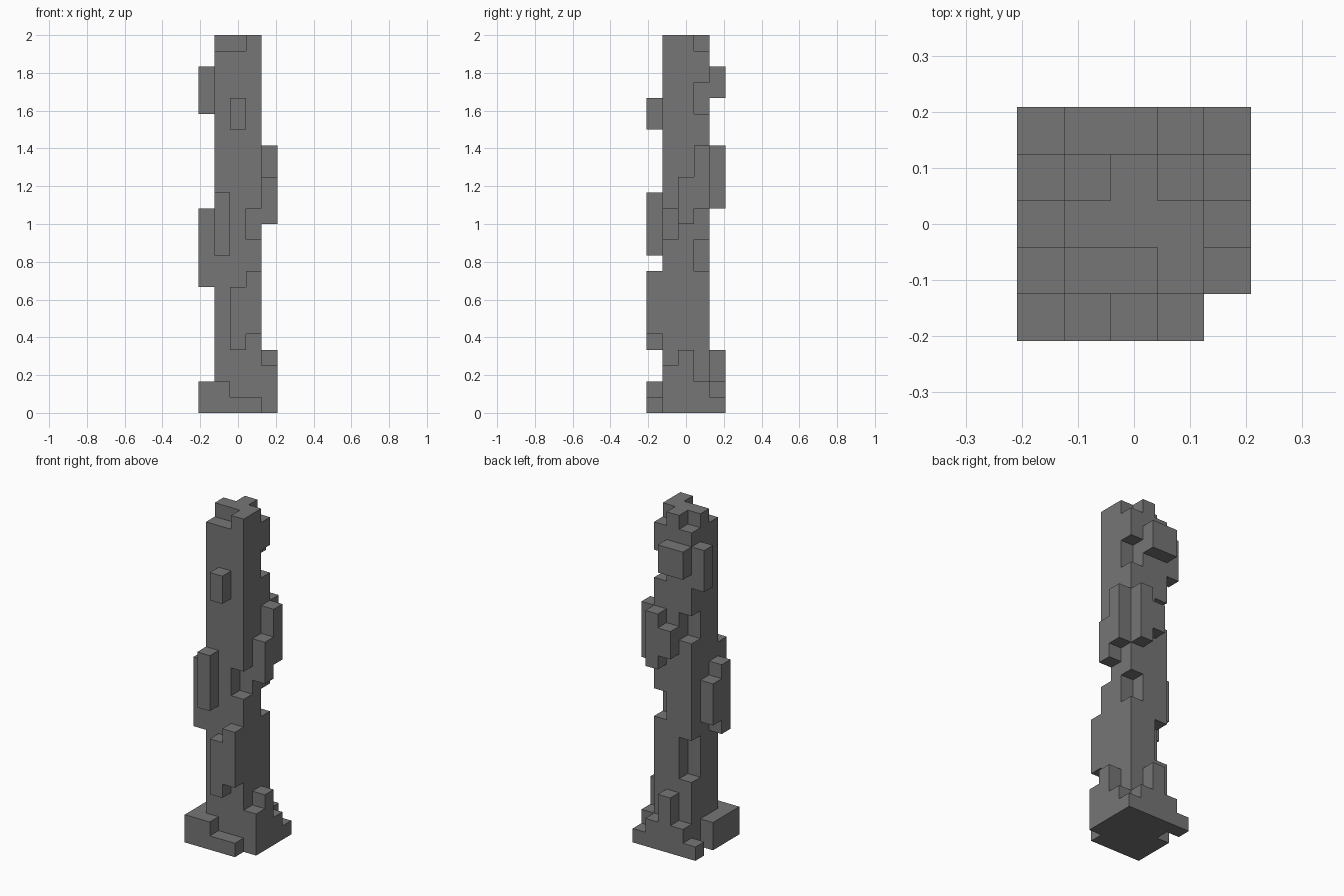
import bpy
import bmesh
from itertools import product
from mathutils import Vector

cube = bpy.data.objects.get("Cube")
if cube:
    bpy.data.objects.remove(cube, do_unlink=True)

UNIT = 2 / 24  # edge of one block

stone = bpy.data.materials.new("dark_grey_stone")
stone.use_nodes = True
GREY = (0.18, 0.18, 0.18, 1)
stone.diffuse_color = GREY
stone.node_tree.nodes["Principled BSDF"].inputs["Base Color"].default_value = GREY


def column(i, j, low, high):
    """Blocks of one grid column, from level low up to level high."""
    return {(i, j, k) for k in range(low, high)}


def columns(*specs):
    return set().union(*(column(*s) for s in specs))


# Square shaft with chipped corners and a broken top
shaft = {(i, j, k) for i, j, k in product(range(1, 4), range(1, 4), range(24))}
shaft -= columns(
    (3, 1, 11, 13), (3, 3, 9, 11), (3, 3, 19, 21),
    (1, 3, 5, 8), (1, 3, 15, 17),
    (1, 1, 23, 24), (2, 1, 23, 24), (1, 3, 23, 24), (3, 3, 23, 24),
)

parts = {
    "shaft": shaft,
    # Uneven rubble around the foot
    "base": columns(
        (0, 0, 0, 2), (1, 0, 0, 2), (2, 0, 0, 1), (3, 0, 0, 1),
        (0, 1, 0, 2), (0, 2, 0, 2), (0, 4, 0, 1), (1, 4, 0, 2),
        (2, 4, 0, 4), (3, 4, 0, 2), (4, 4, 0, 1),
        (4, 1, 0, 3), (4, 2, 0, 4), (4, 3, 0, 2),
    ),
    # Raised blocks on each side of the shaft
    "front_blocks": columns((2, 0, 4, 8), (3, 0, 5, 9), (1, 0, 10, 14), (2, 0, 18, 20)),
    "left_blocks": columns((4, 2, 12, 15), (4, 3, 13, 17)),
    "right_blocks": columns((0, 1, 8, 13), (0, 2, 9, 12), (0, 3, 19, 22)),
    "back_blocks": columns((3, 4, 13, 17), (2, 4, 14, 16), (1, 4, 20, 22), (2, 4, 20, 22)),
}
solid = set().union(*parts.values())


def build(name, cells):
    """Mesh the outer faces of a part, leaving out faces hidden by other blocks."""
    bm = bmesh.new()
    for cell in sorted(cells):
        middle = Vector(cell) + Vector((-2, -2, 0.5))
        for axis, sign in product(range(3), (-1, 1)):
            normal = Vector((0, 0, 0))
            normal[axis] = sign
            if tuple(int(c + n) for c, n in zip(cell, normal)) in solid:
                continue
            u = Vector((0, 0, 0))
            u[(axis + 1) % 3] = 0.5
            v = normal.cross(u)
            centre = middle + normal / 2
            corners = (centre - u - v, centre + u - v, centre + u + v, centre - u + v)
            bm.faces.new([bm.verts.new(c * UNIT) for c in corners])
    bmesh.ops.remove_doubles(bm, verts=bm.verts, dist=UNIT / 100)
    mesh = bpy.data.meshes.new(name)
    bm.to_mesh(mesh)
    bm.free()
    mesh.materials.append(stone)
    bpy.context.collection.objects.link(bpy.data.objects.new(name, mesh))


for part_name, part_cells in parts.items():
    build(part_name, part_cells)
